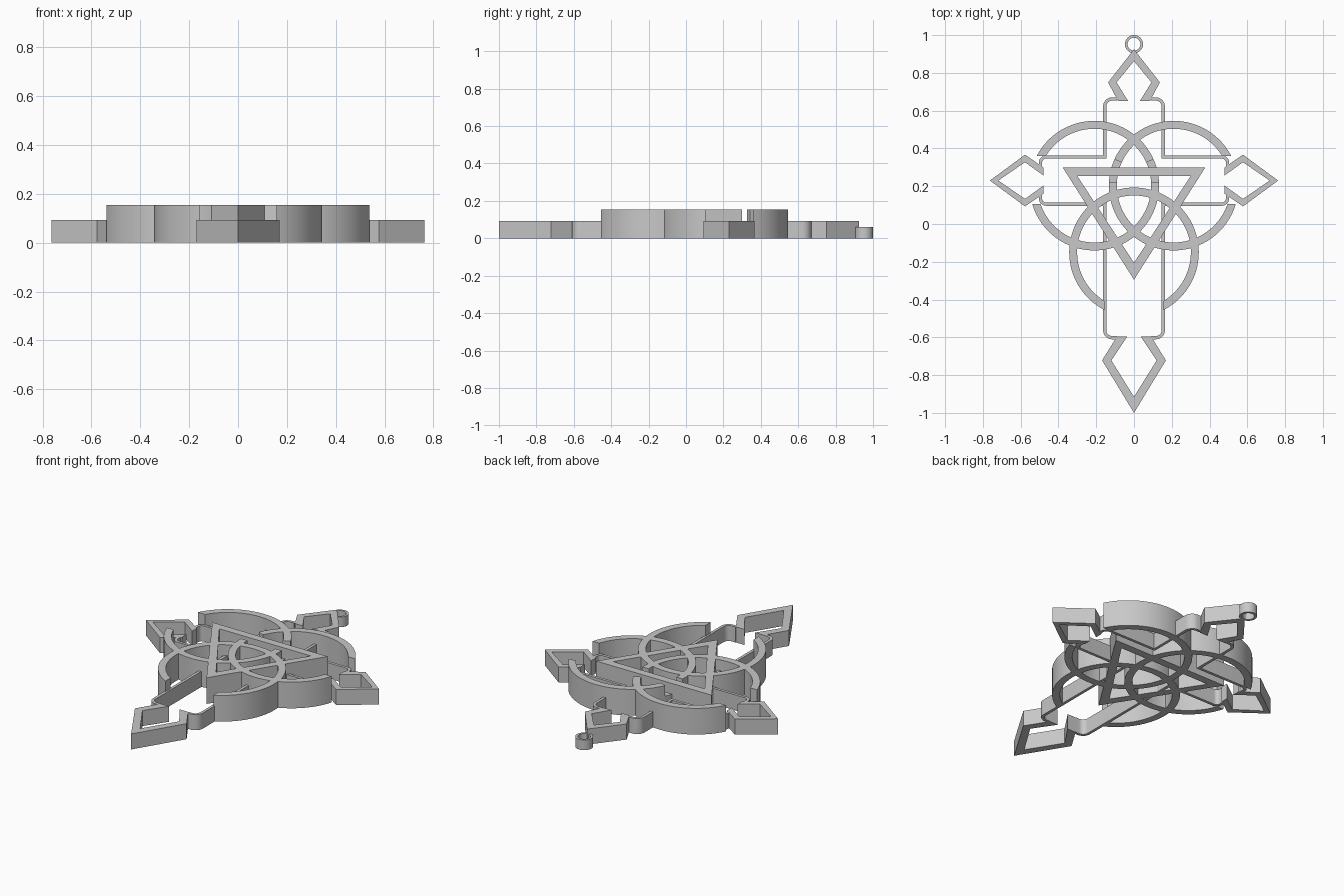
import bpy, bmesh, math
from mathutils import Vector

if "Cube" in bpy.data.objects:
    bpy.data.objects.remove(bpy.data.objects["Cube"])

grey = bpy.data.materials.new("silver grey")
grey.diffuse_color = (0.58, 0.58, 0.58, 1)
grey.use_nodes = True
grey.node_tree.nodes["Principled BSDF"].inputs["Base Color"].default_value = grey.diffuse_color
LOW, HIGH = 0.092, 0.155


def strip(name, a, b, h, closed=False):
    """Extruded band between two matching 2D edges."""
    bm = bmesh.new()
    n = len(a)
    rows = [[bm.verts.new((p[0], p[1], z)) for p in e] for e, z in ((a, 0), (b, 0), (b, h), (a, h))]
    for i in range(n if closed else n - 1):
        j = (i + 1) % n
        for k in range(4):
            r, s = rows[k], rows[(k + 1) % 4]
            bm.faces.new((r[i], r[j], s[j], s[i]))
    if not closed:
        for i in (0, n - 1):
            bm.faces.new([r[i] for r in rows])
    bmesh.ops.recalc_face_normals(bm, faces=bm.faces)
    me = bpy.data.meshes.new(name)
    bm.to_mesh(me)
    bm.free()
    me.materials.append(grey)
    ob = bpy.data.objects.new(name, me)
    bpy.context.collection.objects.link(ob)
    bpy.context.view_layer.objects.active = ob
    bpy.ops.object.select_all(action='DESELECT')
    ob.select_set(True)
    bpy.ops.object.shade_smooth_by_angle(angle=math.radians(25))
    return ob


def mirrored(name, a, b, h):
    """Left and right copies of a band."""
    strip(name + "_left", a, b, h)
    strip(name + "_right", [(-x, y) for x, y in a], [(-x, y) for x, y in b], h)


def arc(c, r, a0, a1, n):
    return [(c[0] + r * math.cos(math.radians(a0 + (a1 - a0) * i / n)),
             c[1] + r * math.sin(math.radians(a0 + (a1 - a0) * i / n))) for i in range(n + 1)]


def offset(path, d):
    """Mitred parallel copy of an open path."""
    out = []
    pts = [Vector(p) for p in path]
    for i, p in enumerate(pts):
        d0 = (p - pts[i - 1]).normalized() if i else None
        d1 = (pts[i + 1] - p).normalized() if i < len(pts) - 1 else None
        d0, d1 = d0 or d1, d1 or d0
        n0, n1 = Vector((-d0.y, d0.x)), Vector((-d1.y, d1.x))
        m = (n0 + n1).normalized()
        out.append(tuple(p + m * d / m.dot(n0)))
    return out


# Thin cross frame with rounded ends
W = 0.017
upper = ([(-0.09, 0.662)] + arc((-0.115, 0.622), 0.04, 90, 180, 8)
         + [(-0.155, 0.355)] + arc((-0.465, 0.325), 0.03, 90, 180, 8) + [(-0.495, 0.295)])
lower = ([(-0.09, -0.602)] + arc((-0.115, -0.562), 0.04, 270, 180, 8)
         + [(-0.155, 0.105)] + arc((-0.465, 0.135), 0.03, 270, 180, 8) + [(-0.495, 0.165)])
for nm, path in (("upper_frame", upper), ("lower_frame", lower)):
    mirrored(nm, offset(path, W / 2), offset(path, -W / 2), LOW)

# Pointed end pieces, open towards the centre
strip("top_point",
      [(-0.085, 0.652), (-0.137, 0.75), (0, 0.925), (0.137, 0.75), (0.085, 0.652)],
      [(-0.032, 0.652), (-0.092, 0.75), (0, 0.862), (0.092, 0.75), (0.032, 0.652)], LOW)
strip("bottom_point",
      [(-0.09, -0.595), (-0.169, -0.722), (0, -1.0), (0.169, -0.722), (0.09, -0.595)],
      [(-0.035, -0.595), (-0.12, -0.722), (0, -0.915), (0.12, -0.722), (0.035, -0.595)], LOW)
mirrored("side_point",
         [(-0.48, 0.30), (-0.577, 0.367), (-0.763, 0.23), (-0.577, 0.093), (-0.48, 0.16)],
         [(-0.48, 0.257), (-0.577, 0.327), (-0.718, 0.23), (-0.577, 0.133), (-0.48, 0.203)], LOW)

# Hanging loop
strip("hanging_loop", arc((0, 0.952), 0.048, 0, 350, 35), arc((0, 0.952), 0.034, 0, 350, 35), 0.06, True)

# Upper rings, cut off at the arms and lowered where they pass under the triangle
RO, RI, C = 0.343, 0.301, (-0.21, 0.203)


def deg(s, r):
    return math.degrees(math.asin(s / r))


def ring_part(name, o0, o1, i0, i1, h, n):
    mirrored(name, arc(C, RO, o0, o1, n), arc(C, RI, i0, i1, n), h)


ring_part("upper_ring_bottom", -180 + deg(0.098, RO), 3, -180 + deg(0.098, RI), 3, HIGH, 36)
ring_part("upper_ring_underpass", 3, 24, 3, 24, LOW, 6)
ring_part("upper_ring_top", 24, 180 - deg(0.157, RO), 24, 180 - deg(0.157, RI), HIGH, 30)

# Lower ring, open inside the long arm
LC = (0, -0.15)
go, gi = deg(0.157, RO), deg(0.157, RI)
strip("lower_ring", arc(LC, RO, -90 + go, 270 - go, 72), arc(LC, RI, -90 + gi, 270 - gi, 72), HIGH)

# Central triangle
strip("triangle", [(-0.378, 0.30), (0.378, 0.30), (0, -0.295)],
      [(-0.30, 0.254), (0.30, 0.254), (0, -0.205)], HIGH, True)
